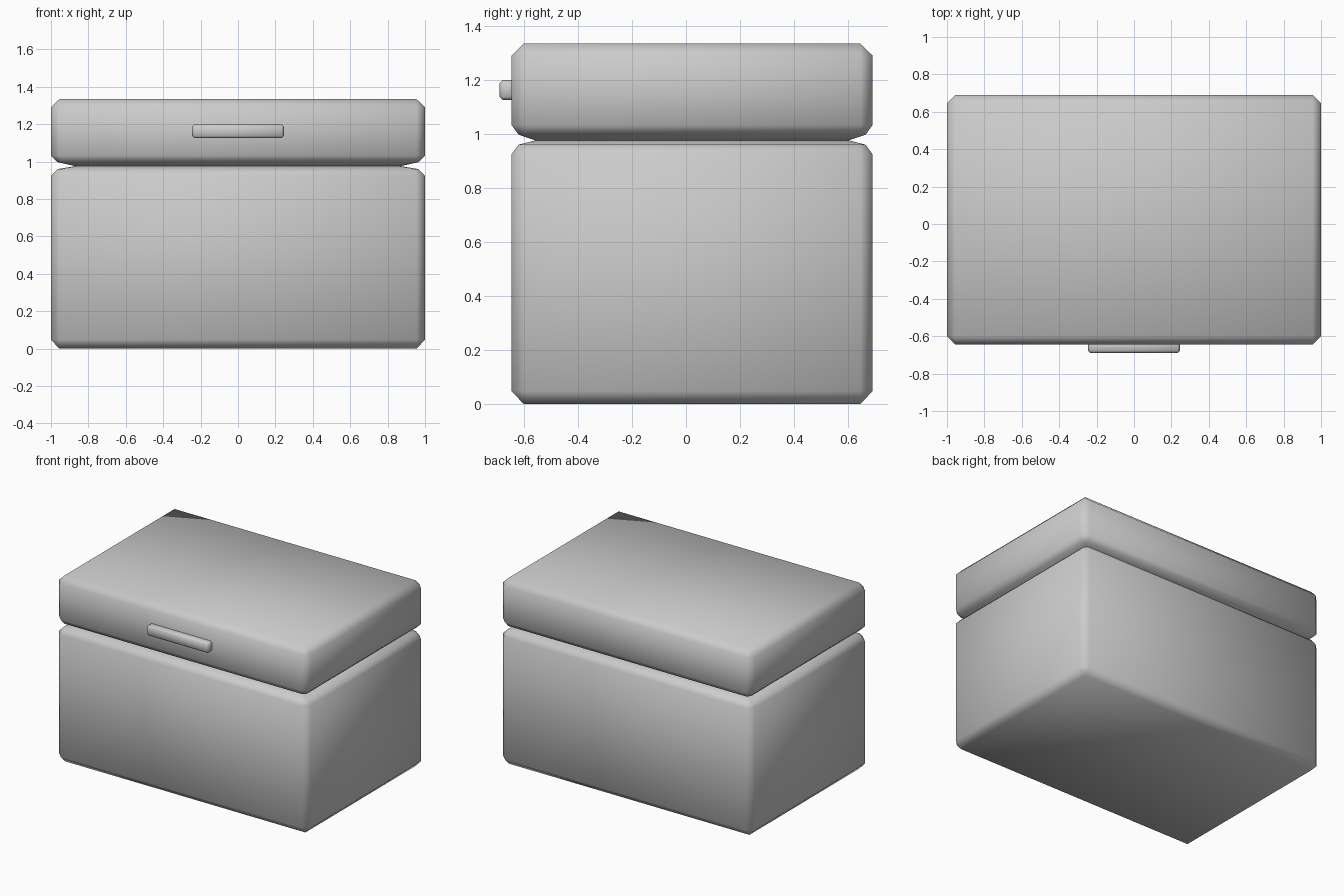
import bpy, bmesh

if "Cube" in bpy.data.objects:
    bpy.data.objects.remove(bpy.data.objects["Cube"])

CY = 0.0225  # the box sits slightly back because of the front handle


def finish(bm, name):
    bmesh.ops.remove_doubles(bm, verts=bm.verts, dist=1e-4)
    bmesh.ops.recalc_face_normals(bm, faces=bm.faces)
    mesh = bpy.data.meshes.new(name)
    bm.to_mesh(mesh)
    bm.free()
    obj = bpy.data.objects.new(name, mesh)
    bpy.context.collection.objects.link(obj)
    for p in mesh.polygons:
        p.use_smooth = True
    return obj


def loft(name, rings):
    """Stack corner-cut rectangles given as (half x, half y, corner cut, z)."""
    bm = bmesh.new()
    loops = []
    for hx, hy, c, z in rings:
        pts = [(hx, hy - c), (hx - c, hy), (c - hx, hy), (-hx, hy - c),
               (-hx, c - hy), (c - hx, -hy), (hx - c, -hy), (hx, c - hy)]
        loops.append([bm.verts.new((x, y + CY, z)) for x, y in pts])
    for a, b in zip(loops, loops[1:]):
        for i in range(8):
            j = (i + 1) % 8
            bm.faces.new((a[i], a[j], b[j], b[i]))
    bm.faces.new(loops[0][::-1])
    bm.faces.new(loops[-1])
    return finish(bm, name)


# Box body, chamfered at the base and drawn in to a narrow neck
loft("box_body", [
    (0.955, 0.6225, 0.0, 0.0),
    (1.0, 0.6675, 0.045, 0.048),
    (1.0, 0.6675, 0.045, 0.925),
    (0.965, 0.642, 0.022, 0.96),
    (0.87, 0.58, 0.015, 0.976),
])

# Lid, starting from the same neck
loft("lid", [
    (0.87, 0.58, 0.015, 0.976),
    (0.965, 0.642, 0.022, 0.997),
    (1.0, 0.6675, 0.045, 1.032),
    (1.0, 0.6675, 0.045, 1.29),
    (0.955, 0.6225, 0.0, 1.334),
])

# Front handle
bm = bmesh.new()
bmesh.ops.create_cube(bm, size=1)
for v in bm.verts:
    v.co = (v.co.x * 0.49, v.co.y * 0.07 - 0.655, v.co.z * 0.074 + 1.162)
bmesh.ops.bevel(bm, geom=bm.edges[:], offset=0.012, segments=1,
                affect='EDGES', profile=0.5)
finish(bm, "handle")

# Smooth the chamfers
for obj in bpy.context.collection.objects:
    bpy.ops.object.select_all(action='DESELECT')
    obj.select_set(True)
    bpy.context.view_layer.objects.active = obj
    bpy.ops.object.shade_smooth_by_angle(angle=1.05)
